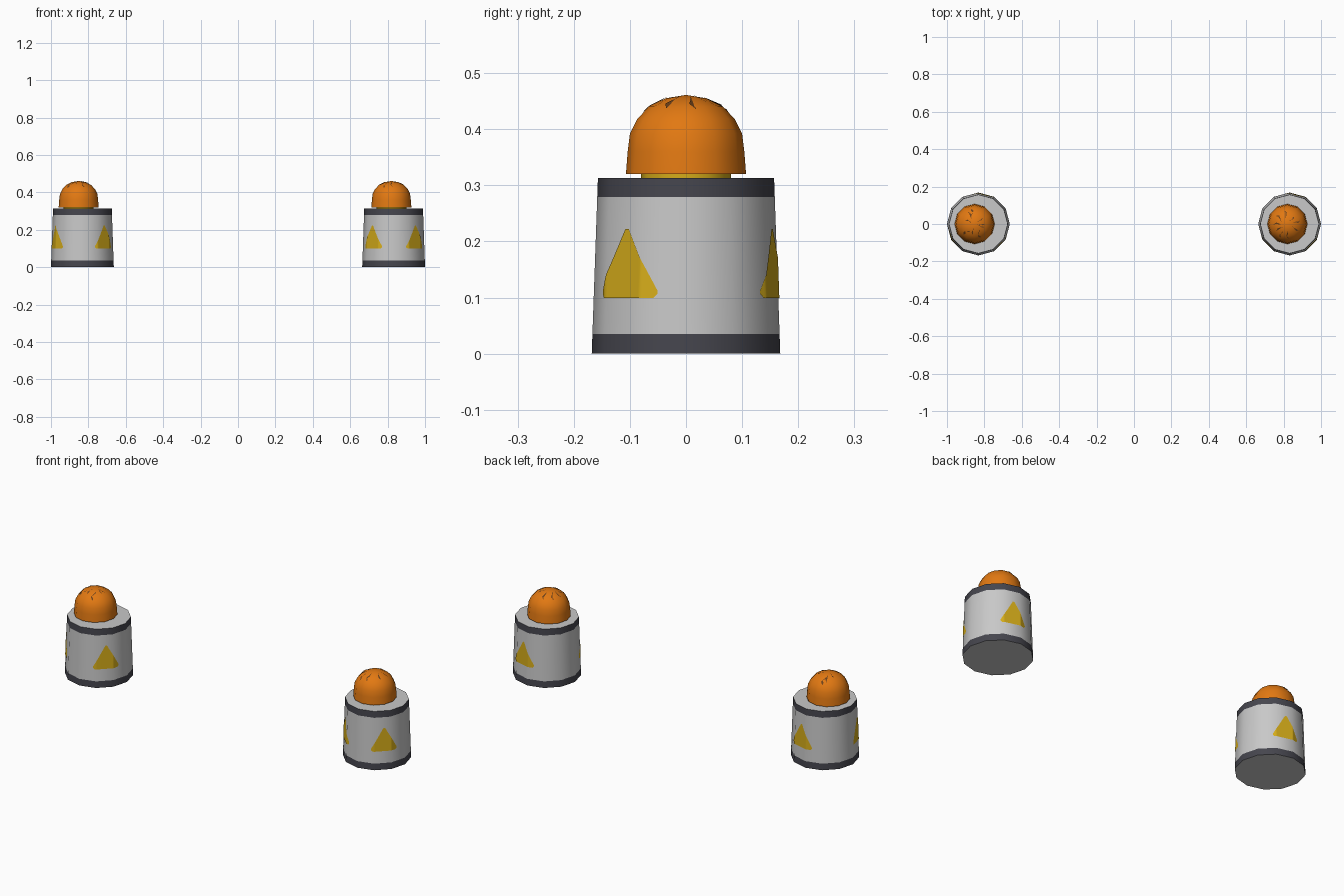
import bpy, bmesh, math, random

if "Cube" in bpy.data.objects:
    bpy.data.objects.remove(bpy.data.objects["Cube"])

random.seed(4)
N = 12                                   # sides of the low-poly canisters


def material(name, rgb):
    m = bpy.data.materials.new(name)
    m.diffuse_color = (*rgb, 1)
    m.use_nodes = True
    m.node_tree.nodes["Principled BSDF"].inputs["Base Color"].default_value = m.diffuse_color
    return m


GREY = material("light grey", (0.58, 0.58, 0.58))
DARK = material("dark grey", (0.06, 0.06, 0.075))
YELLOW = material("warning yellow", (0.66, 0.41, 0.01))
ORANGE = material("orange", (0.76, 0.19, 0.006))
BROWN = material("crack brown", (0.16, 0.055, 0.01))


def add_object(name, bm, mats, smooth=True):
    me = bpy.data.meshes.new(name)
    bm.to_mesh(me)
    bm.free()
    for m in mats:
        me.materials.append(m)
    ob = bpy.data.objects.new(name, me)
    bpy.context.collection.objects.link(ob)
    if smooth:
        bpy.ops.object.select_all(action='DESELECT')
        ob.select_set(True)
        bpy.context.view_layer.objects.active = ob
        bpy.ops.object.shade_smooth_by_angle(angle=math.radians(38))
    return ob


def lathe(name, profile, bands, mats, cx):
    """Revolve (radius, z) points, bottom to top; bands gives a material per step."""
    bm = bmesh.new()
    rings = []
    for r, z in profile:
        if r == 0:
            rings.append([bm.verts.new((cx, 0, z))] * N)
        else:
            rings.append([bm.verts.new((cx + r * math.cos(2 * math.pi * i / N),
                                        r * math.sin(2 * math.pi * i / N), z)) for i in range(N)])
    for a, b, mi in zip(rings, rings[1:], bands):
        for i in range(N):
            j = (i + 1) % N
            loop = list(dict.fromkeys((a[i], a[j], b[j], b[i])))
            bm.faces.new(loop).material_index = mi
    return add_object(name, bm, mats)


BASE_R, TOP_R, H = 0.168, 0.157, 0.313
DOME = [(0.078, 0.32), (0.107, 0.32), (0.104, 0.36), (0.1, 0.392), (0.087, 0.418),
        (0.066, 0.44), (0.036, 0.455), (0, 0.461)]


def wall_r(z):
    return BASE_R + (TOP_R - BASE_R) * z / H


def facet_scale(a):
    """Distance to the flat-sided wall at angle a, relative to the corner radius."""
    step = 2 * math.pi / N
    return math.cos(step / 2) / math.cos(a % step - step / 2)


def warning_triangle(name, cx, degrees):
    """Thin yellow triangle draped on the wall."""
    bm = bmesh.new()
    cols, steps, half = [], 32, 0.066
    for k in range(steps + 1):
        u = -1 + 2 * k / steps
        a = math.radians(degrees) + u * half / 0.16
        lo = 0.099 + 0.008 * max(0, abs(u) - 0.88) / 0.12
        hi = max(lo + 0.004, min(0.222, 0.112 + 0.118 * (1 - abs(u))))
        col = []
        for z in (lo, hi):
            r = wall_r(z) * facet_scale(a) + 0.002
            col.append(bm.verts.new((cx + r * math.cos(a), r * math.sin(a), z)))
        cols.append(col)
    for p, q in zip(cols, cols[1:]):
        bm.faces.new((p[0], q[0], q[1], p[1]))
    add_object(name, bm, [YELLOW])


def dome_point(cx, a, r):
    """Point just above the dome at angle a and radius r."""
    for (r0, z0), (r1, z1) in zip(DOME[1:], DOME[2:]):
        if r1 <= r <= r0:
            z = z0 + (z1 - z0) * (r0 - r) / (r0 - r1)
            s = facet_scale(a)
            return (cx + r * s * math.cos(a) * 1.02, r * s * math.sin(a) * 1.02, z + 0.002)


def cracks(name, cx):
    """Dark slivers scattered around the crown of the dome."""
    bm = bmesh.new()
    for k in range(9):
        a = 2 * math.pi * k / 9 + random.uniform(-0.3, 0.3)
        r = random.uniform(0.04, 0.08)
        pts = [(a, r), (a + 0.16, r + 0.012), (a + random.uniform(0.1, 0.5), r - 0.03)]
        bm.faces.new([bm.verts.new(dome_point(cx, *p)) for p in pts])
    add_object(name, bm, [BROWN], smooth=False)


# two canisters: side name, centre x, dome centre x, triangle directions
for side, cx, dx, angles in (("left", -0.832, -0.852, (-42, 78, -154)),
                             ("right", 0.832, 0.820, (-42, 78, -136))):
    # tapered body with dark rims, pale lid and underside
    lathe(side + "_canister_body",
          [(0, 0), (BASE_R, 0), (wall_r(0.035), 0.035), (wall_r(0.279), 0.279), (TOP_R, H), (0, H)],
          [0, 1, 0, 1, 0], [GREY, DARK], cx)
    # yellow neck under the dome
    lathe(side + "_neck", [(0.08, 0.308), (0.08, 0.321), (0, 0.321)], [0, 0], [YELLOW], dx)
    # orange dome
    lathe(side + "_dome", DOME, [0] * (len(DOME) - 1), [ORANGE], dx)
    cracks(side + "_dome_cracks", dx)
    for i, deg in enumerate(angles):
        warning_triangle(f"{side}_warning_triangle_{i + 1}", cx, deg)
